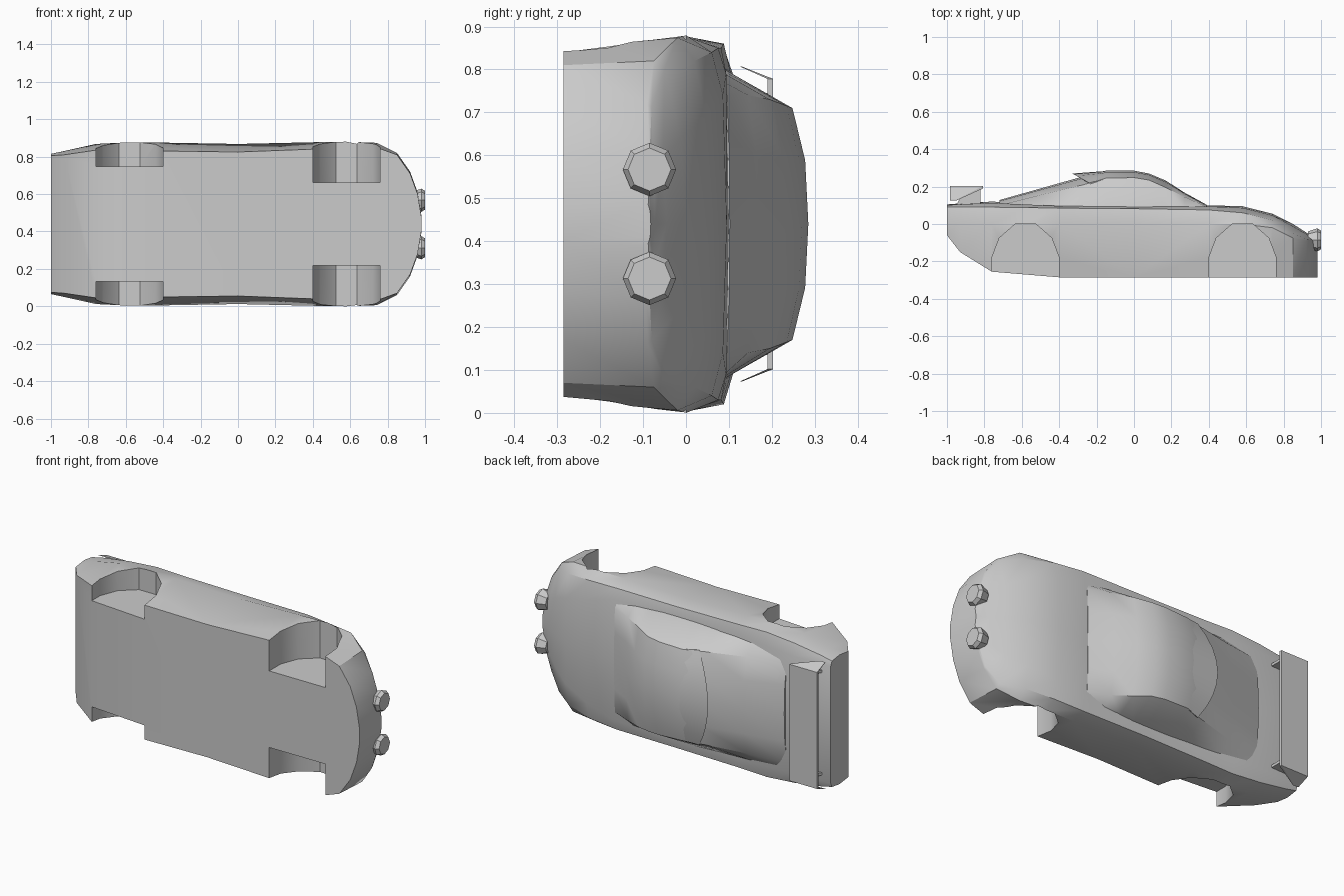
import bpy, bmesh, math

cube = bpy.data.objects.get("Cube")
if cube:
    bpy.data.objects.remove(cube, do_unlink=True)

MID = 0.44  # height of the car's centre plane; the car lies on its side

grey = bpy.data.materials.new("plain grey")
grey.use_nodes = True
GREY = (0.6, 0.6, 0.6, 1)
grey.diffuse_color = GREY
grey.node_tree.nodes["Principled BSDF"].inputs["Base Color"].default_value = GREY


def loft(name, rings):
    """Skin closed rings of (along, up, across) points and cap both ends."""
    bm = bmesh.new()
    loops = [[bm.verts.new((x, y, MID + w)) for x, y, w in ring] for ring in rings]
    for a, b in zip(loops, loops[1:]):
        for i in range(len(a)):
            j = (i + 1) % len(a)
            bm.faces.new((a[i], a[j], b[j], b[i]))
    bm.faces.new(loops[0])
    bm.faces.new(loops[-1])
    bmesh.ops.recalc_face_normals(bm, faces=bm.faces)
    mesh = bpy.data.meshes.new(name)
    bm.to_mesh(mesh)
    bm.free()
    mesh.materials.append(grey)
    obj = bpy.data.objects.new(name, mesh)
    bpy.context.collection.objects.link(obj)
    return obj


def mirrored(x, half):
    """Full cross-section from its (up, across) half, ending on the centre."""
    right = [(x, y, w) for y, w in half]
    left = [(x, y, -w) for y, w in reversed(half) if w > 0]
    return right + left


def select_only(obj):
    bpy.ops.object.select_all(action="DESELECT")
    obj.select_set(True)
    bpy.context.view_layer.objects.active = obj


def smooth(obj, degrees):
    select_only(obj)
    bpy.ops.object.shade_smooth_by_angle(angle=math.radians(degrees))


# Main shell: along, floor, floor width, waist, waist width,
# shoulder, shoulder width, deck centre, deck width
shell = [
    (-1, -.06, .365, .02, .375, .09, .365, .105, .34),
    (-.93, -.15, .37, .01, .39, .09, .38, .11, .34),
    (-.76, -.255, .395, 0, .428, .09, .405, .12, .34),
    (-.58, -.27, .405, 0, .437, .088, .42, .11, .35),
    (-.4, -.285, .39, 0, .435, .085, .415, .1, .36),
    (0, -.285, .385, 0, .428, .082, .41, .095, .36),
    (.4, -.285, .4, 0, .437, .075, .41, .1, .35),
    (.58, -.285, .413, 0, .44, .06, .4, .095, .3),
    (.74, -.285, .41, -.02, .434, .02, .38, .055, .25),
    (.85, -.285, .37, -.075, .38, -.05, .36, 0, .2),
    (.92, -.285, .27, -.09, .28, -.08, .27, -.045, .15),
    (.96, -.285, .16, -.095, .17, -.085, .16, -.072, .1),
    (.98, -.285, .04, -.1, .05, -.088, .045, -.082, .03),
]
body = loft("body_shell", [
    mirrored(x, [(yb, wb), (ym, wm), (ys, ws), ((ys + 3 * yc) / 4, wd), (yc, 0)])
    for x, yb, wb, ym, wm, ys, ws, yc, wd in shell])

# Wheel arches cut into both flanks
arch = [(-.18, -.4), (-.18, -.18), (-.14, -.075), (-.055, 0),
        (.055, 0), (.14, -.075), (.18, -.18), (.18, -.4)]
for centre, inner in ((-.58, .308), (.58, .222)):
    for side in (-1, 1):
        cutter = loft("arch_cutter", [
            [(centre + x, y, side * w) for x, y in arch] for w in (inner, .6)])
        cutter.hide_render = True
        cut = body.modifiers.new("wheel_arch", "BOOLEAN")
        cut.operation = "DIFFERENCE"
        cut.solver = "EXACT"
        cut.object = cutter
        select_only(body)
        bpy.ops.object.modifier_apply(modifier=cut.name)
        bpy.data.objects.remove(cutter, do_unlink=True)
smooth(body, 32)

# Cabin: along, base width, roof edge height, roof edge width, roof centre
cabin = [
    (.39, .33, .095, .3, .102),
    (.27, .35, .145, .3, .168),
    (.17, .355, .195, .29, .232),
    (.08, .36, .235, .275, .27),
    (0, .36, .248, .27, .285),
    (-.15, .36, .245, .265, .285),
    (-.27, .355, .21, .27, .255),
    (-.5, .35, .155, .28, .19),
    (-.72, .34, .1, .3, .128),
]
smooth(loft("cabin", [
    mirrored(x, [(.06, base), (.09, base), (ye, we),
                 (ye + .8 * (yc - ye), .55 * we), (yc, 0)])
    for x, base, ye, we, yc in cabin]), 35)

# Swept lip over the rear window
lip = []
for i in range(-4, 5):
    t = i / 4
    s = t * t
    lip.append([(-.14, .284 - .04 * s, .265 * t),
                (-.33 + .09 * s, .27 - .05 * s, .275 * t),
                (-.26 + .05 * s, .235 - .04 * s, .265 * t)])
smooth(loft("roof_lip", lip), 35)

# Rear wing with drooping tips, on two struts
def wing_ring(w, front, low, high):
    return [(-.983, low, w), (front, low, w), (front, high, w), (-.983, high, w)]


loft("rear_wing", [
    wing_ring(-.367, -.95, .125, .13), wing_ring(-.338, -.807, .19, .203),
    wing_ring(.338, -.807, .19, .203), wing_ring(.367, -.95, .125, .13)])
for side, label in ((-1, "right"), (1, "left")):
    loft("wing_strut_" + label, [
        [(-.955, .09, w), (-.82, .09, w), (-.82, .195, w), (-.9, .195, w)]
        for w in (side * .29, side * .305)])

# Eight-sided headlights on the nose
for side, label in ((-1, "right"), (1, "left")):
    loft("headlight_" + label, [
        [(x, -.085 + r * math.cos(k * math.pi / 4),
          side * .127 + r * math.sin(k * math.pi / 4)) for k in range(8)]
        for x, r in ((.93, .045), (.98, .062), (1, .05))])
